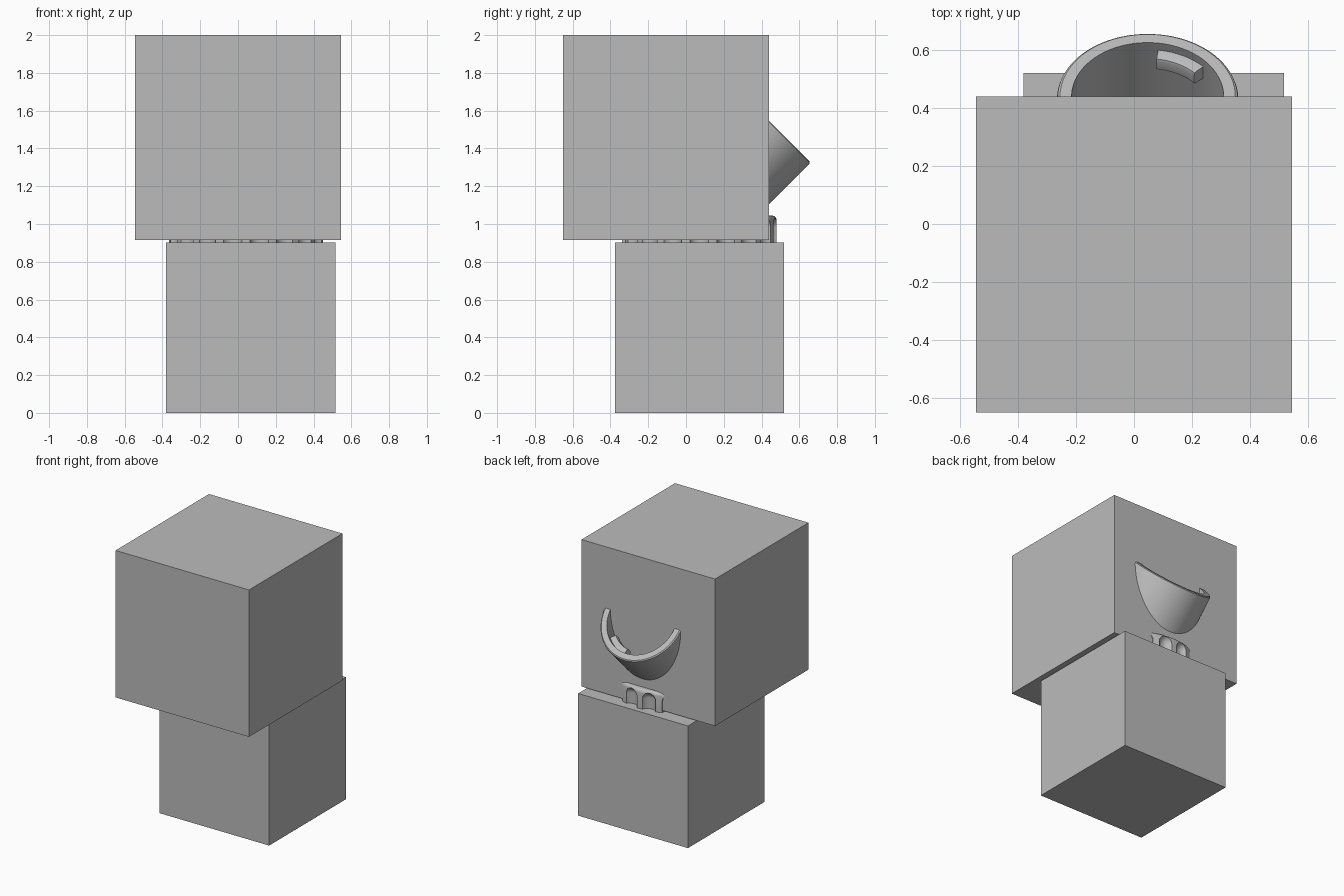
import bpy
from math import sin, cos, pi, radians
from mathutils import Matrix, Vector

if "Cube" in bpy.data.objects:
    bpy.data.objects.remove(bpy.data.objects["Cube"], do_unlink=True)

grey = bpy.data.materials.new("plain grey")
grey.use_nodes = True
colour = (0.5, 0.5, 0.5, 1)
grey.diffuse_color = colour
grey.node_tree.nodes["Principled BSDF"].inputs["Base Color"].default_value = colour


def finish(obj, name, smooth=True):
    obj.name = name
    obj.data.materials.append(grey)
    if smooth:
        bpy.ops.object.select_all(action="DESELECT")
        obj.select_set(True)
        bpy.context.view_layer.objects.active = obj
        bpy.ops.object.shade_smooth_by_angle(angle=radians(35))
    return obj


def block(name, low, high):
    low, high = Vector(low), Vector(high)
    bpy.ops.mesh.primitive_cube_add(size=1, location=(low + high) / 2)
    obj = bpy.context.object
    obj.scale = high - low
    return finish(obj, name, False)


def lathe(name, profile, steps, matrix, start=0, sweep=2 * pi):
    """Sweep a closed (radius, height) loop around the local z axis."""
    closed = sweep > 6.28
    rings = steps if closed else steps + 1
    n = len(profile)
    verts, faces = [], []
    for i in range(rings):
        a = start + sweep * i / steps
        verts += [(r * cos(a), r * sin(a), h) for r, h in profile]
    for i in range(steps):
        j = (i + 1) % rings
        for k in range(n):
            m = (k + 1) % n
            faces.append((i * n + k, j * n + k, j * n + m, i * n + m))
    if not closed:
        faces += [tuple(range(n)), tuple(reversed(range((rings - 1) * n, rings * n)))]
    mesh = bpy.data.meshes.new(name)
    mesh.from_pydata(verts, [], faces)
    obj = bpy.data.objects.new(name, mesh)
    bpy.context.collection.objects.link(obj)
    obj.matrix_world = matrix
    return finish(obj, name)


# Two plain blocks
block("upper_block", (-0.545, -0.65, 0.915), (0.545, 0.44, 2))
block("lower_block", (-0.38, -0.375, 0), (0.517, 0.52, 0.902))

# Tilted cup: local z runs out of the mouth, local x points down and back
tilt = Matrix.Translation((0.047, 0.44, 1.547)) @ Matrix((
    (0, 1, 0, 0), (cos(pi / 4), 0, sin(pi / 4), 0),
    (-cos(pi / 4), 0, sin(pi / 4), 0), (0, 0, 0, 1)))
wall = [(0.262, -0.5), (0.3125, -0.5), (0.3125, -0.014), (0.31, -0.006),
        (0.302, 0), (0.262, 0)]
lathe("cup_wall", wall, 96, tilt)
bpy.ops.mesh.primitive_cylinder_add(vertices=96, radius=0.29, depth=0.04)
bpy.context.object.matrix_world = tilt @ Matrix.Translation((0, 0, -0.48))
finish(bpy.context.object, "cup_floor")

# Rounded lug on the inside of the cup
lug = [(0.27, -0.09), (0.225, -0.09), (0.218, -0.083), (0.218, -0.048),
       (0.222, -0.038), (0.232, -0.034), (0.27, -0.034)]
lathe("inner_lug", lug, 16, tilt, radians(8), radians(39))

# Fluted cap between the blocks
CENTRE, RADIUS, FLUTES = Vector((0.043, 0.07, 0)), 0.41, 18
bpy.ops.mesh.primitive_cylinder_add(vertices=108, radius=RADIUS, depth=0.245,
                                    location=CENTRE + Vector((0, 0, 0.9225)))
cap = bpy.context.object
edge = cap.modifiers.new("rounded_edge", "BEVEL")
edge.width, edge.segments, edge.limit_method = 0.025, 4, "ANGLE"
edge.angle_limit = radians(40)

# Round-topped cutters for the flutes
cutters = []
for i in range(FLUTES):
    a = pi / 2 + (i + 0.5) * 2 * pi / FLUTES
    spot = CENTRE + Vector((cos(a), sin(a), 0)) * (RADIUS + 0.02)
    bpy.ops.mesh.primitive_uv_sphere_add(segments=24, ring_count=16, radius=0.055,
                                         location=spot + Vector((0, 0, 0.98)))
    capsule = bpy.context.object
    for v in capsule.data.vertices:
        if v.co.z < -0.001:
            v.co.z -= 0.25
    cutters.append(capsule)
bpy.ops.object.select_all(action="DESELECT")
for c in cutters:
    c.select_set(True)
bpy.context.view_layer.objects.active = cutters[0]
bpy.ops.object.join()
cutter = bpy.context.object
cutter.name = "flute_cutter"

cut = cap.modifiers.new("flutes", "BOOLEAN")
cut.operation, cut.object, cut.solver = "DIFFERENCE", cutter, "EXACT"
bpy.ops.object.select_all(action="DESELECT")
cap.select_set(True)
bpy.context.view_layer.objects.active = cap
for m in ("rounded_edge", "flutes"):
    bpy.ops.object.modifier_apply(modifier=m)
bpy.data.objects.remove(cutter, do_unlink=True)
finish(cap, "fluted_cap")
